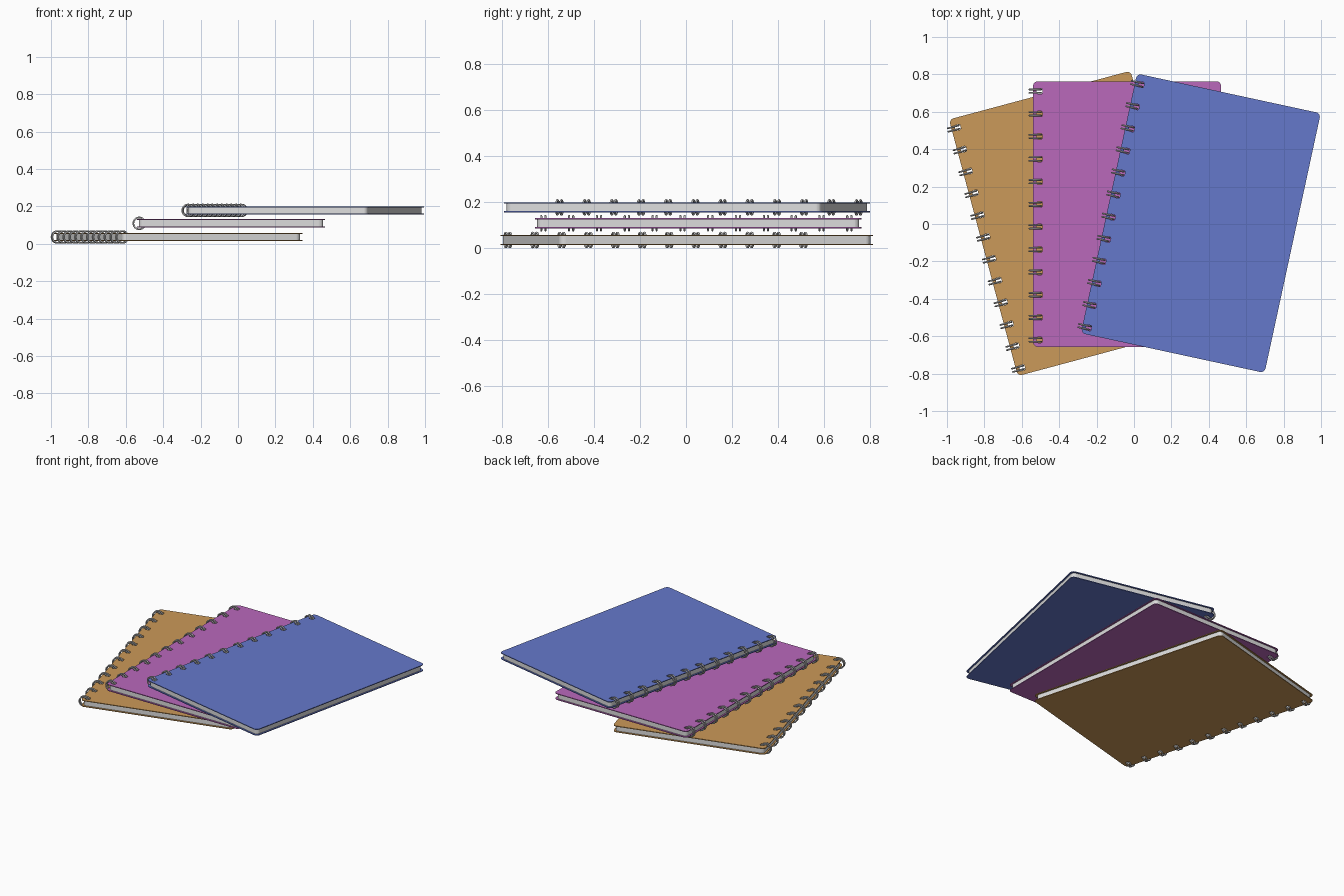
import bpy, bmesh, math
from mathutils import Matrix

if "Cube" in bpy.data.objects:
    bpy.data.objects.remove(bpy.data.objects["Cube"])

W, H = 1.005, 1.42                       # cover size
HOLE_X, RING_X = -0.468, -0.491          # local x of punched holes and ring centres
RING_Y = [-0.673 + 0.1209 * i for i in range(12)]


def material(name, rgb):
    m = bpy.data.materials.new(name)
    m.diffuse_color = (*rgb, 1)
    m.use_nodes = True
    m.node_tree.nodes["Principled BSDF"].inputs["Base Color"].default_value = m.diffuse_color
    return m


PAPER = material("paper white", (0.72, 0.72, 0.72))
METAL = material("wire grey", (0.62, 0.62, 0.62))


def rounded_rect(cx, cy, w, h, r, n):
    pts = []
    for k, (sx, sy) in enumerate([(1, 1), (-1, 1), (-1, -1), (1, -1)]):
        for i in range(n + 1):
            a = math.pi / 2 * (k + i / n)
            pts.append((cx + sx * (w / 2 - r) + r * math.cos(a),
                        cy + sy * (h / 2 - r) + r * math.sin(a)))
    return pts


def punched_sheet(name, w, h, thick, z, mat, place):
    """Rounded sheet with a row of holes punched along the spine."""
    cu = bpy.data.curves.new(name, 'CURVE')
    cu.dimensions, cu.fill_mode, cu.extrude = '2D', 'BOTH', thick / 2
    loops = [rounded_rect(0, 0, w, h, 0.025, 6)]
    loops += [rounded_rect(HOLE_X, y, 0.03, 0.03, 0.007, 3) for y in RING_Y]
    for pts in loops:
        s = cu.splines.new('POLY')
        s.points.add(len(pts) - 1)
        for p, (x, y) in zip(s.points, pts):
            p.co = (x, y, 0, 1)
        s.use_cyclic_u = True
    tmp = bpy.data.objects.new(name + " outline", cu)
    bpy.context.collection.objects.link(tmp)
    dg = bpy.context.evaluated_depsgraph_get()
    me = bpy.data.meshes.new_from_object(tmp.evaluated_get(dg))
    bpy.data.objects.remove(tmp)
    me.name = name
    bm = bmesh.new()
    bm.from_mesh(me)
    bmesh.ops.remove_doubles(bm, verts=bm.verts, dist=1e-5)
    bmesh.ops.recalc_face_normals(bm, faces=bm.faces)
    bm.to_mesh(me)
    bm.free()
    me.materials.clear()
    me.materials.append(mat)
    for p in me.polygons:
        p.use_smooth = False
        p.material_index = 0
    ob = bpy.data.objects.new(name, me)
    bpy.context.collection.objects.link(ob)
    ob.matrix_world = place @ Matrix.Translation((0, 0, z))


def wire_rings(name, place, R=0.0315, r=0.0045, n=28, m=8):
    """Pairs of wire loops standing in the xz plane."""
    bm = bmesh.new()
    for yc in RING_Y:
        for dy in (-0.009, 0.009):
            g = []
            for i in range(n):
                a = 2 * math.pi * i / n
                row = []
                for j in range(m):
                    b = 2 * math.pi * j / m
                    d = R + r * math.cos(b)
                    row.append(bm.verts.new((RING_X + d * math.cos(a),
                                             yc + dy + r * math.sin(b),
                                             d * math.sin(a))))
                g.append(row)
            for i in range(n):
                for j in range(m):
                    f = bm.faces.new((g[i][j], g[(i + 1) % n][j],
                                      g[(i + 1) % n][(j + 1) % m], g[i][(j + 1) % m]))
                    f.smooth = True
    bmesh.ops.recalc_face_normals(bm, faces=bm.faces)
    me = bpy.data.meshes.new(name)
    bm.to_mesh(me)
    bm.free()
    me.materials.append(METAL)
    ob = bpy.data.objects.new(name, me)
    bpy.context.collection.objects.link(ob)
    ob.matrix_world = place


# three notebooks: colour, position, turn
for label, rgb, pos, turn in [
    ("orange", (0.60, 0.32, 0.10), (-0.32, 0.003, 0.036), 15),
    ("purple", (0.49, 0.14, 0.50), (-0.037, 0.053, 0.109), 0),
    ("blue", (0.13, 0.19, 0.60), (0.357, 0.004, 0.178), -12.2),
]:
    mat = material(label + " cover", rgb)
    place = Matrix.Translation(pos) @ Matrix.Rotation(math.radians(turn), 4, 'Z')
    punched_sheet(label + "_back_cover", W, H, 0.005, -0.0195, mat, place)
    punched_sheet(label + "_pages", W - 0.02, H - 0.02, 0.0336, 0, PAPER, place)
    punched_sheet(label + "_front_cover", W, H, 0.005, 0.0195, mat, place)
    wire_rings(label + "_wire_rings", place)
